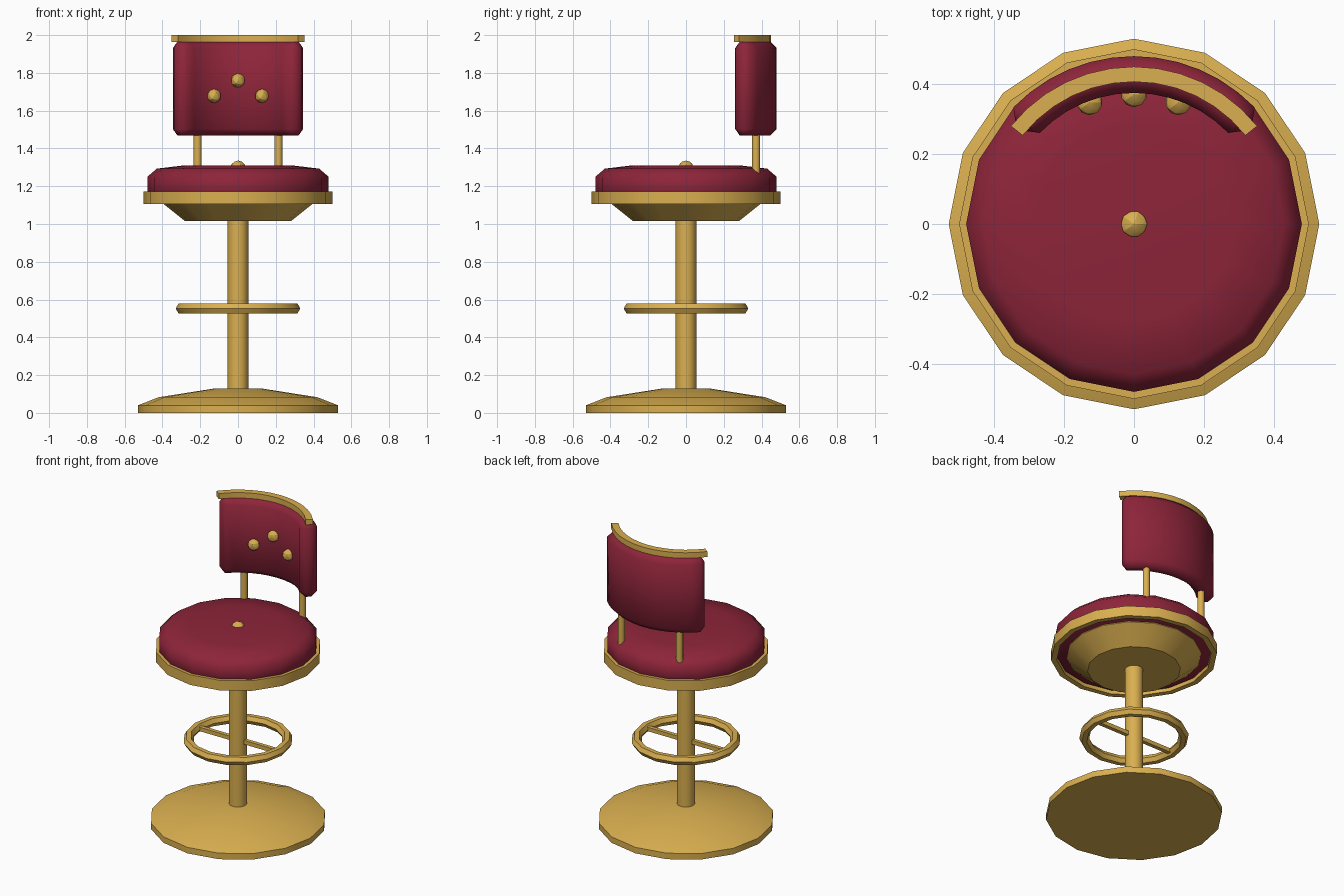
import bpy, bmesh, math
from mathutils import Vector

if "Cube" in bpy.data.objects:
    bpy.data.objects.remove(bpy.data.objects["Cube"])


def material(name, rgb):
    m = bpy.data.materials.new(name)
    m.diffuse_color = (*rgb, 1)
    m.use_nodes = True
    m.node_tree.nodes["Principled BSDF"].inputs["Base Color"].default_value = m.diffuse_color
    return m


GOLD = material("brass", (0.70, 0.43, 0.08))
RED = material("red_leather", (0.27, 0.018, 0.042))


def finish(name, bm, mat, angle=35):
    bmesh.ops.recalc_face_normals(bm, faces=bm.faces)
    me = bpy.data.meshes.new(name)
    bm.to_mesh(me)
    bm.free()
    me.materials.append(mat)
    ob = bpy.data.objects.new(name, me)
    bpy.context.collection.objects.link(ob)
    bpy.ops.object.select_all(action='DESELECT')
    ob.select_set(True)
    bpy.context.view_layer.objects.active = ob
    bpy.ops.object.shade_smooth_by_angle(angle=math.radians(angle))
    return ob


def lathe(name, profile, mat, segs=16, closed=False, at=(0, 0), angle=35):
    """Spin an (r, z) profile round a vertical axis; cap it or close it into a ring."""
    bm = bmesh.new()
    rings = [[bm.verts.new((at[0] + r * math.cos(math.tau * i / segs),
                            at[1] + r * math.sin(math.tau * i / segs), z))
              for i in range(segs)] for r, z in profile]
    pairs = list(zip(rings, rings[1:]))
    if closed:
        pairs.append((rings[-1], rings[0]))
    else:
        bm.faces.new(rings[0])
        bm.faces.new(rings[-1])
    for a, b in pairs:
        for i in range(segs):
            j = (i + 1) % segs
            bm.faces.new((a[i], a[j], b[j], b[i]))
    return finish(name, bm, mat, angle)


def arc_sweep(name, sections, mat, angle=35):
    """Join (angle from +y in degrees, [(r, z)...]) sections, capping both ends."""
    bm = bmesh.new()
    loops = []
    for deg, pts in sections:
        a = math.radians(deg)
        loops.append([bm.verts.new((r * math.sin(a), r * math.cos(a), z)) for r, z in pts])
    for a, b in zip(loops, loops[1:]):
        for i in range(len(a)):
            j = (i + 1) % len(a)
            bm.faces.new((a[i], a[j], b[j], b[i]))
    bm.faces.new(loops[0])
    bm.faces.new(loops[-1])
    return finish(name, bm, mat, angle)


def stud(name, centre, radius):
    bm = bmesh.new()
    bmesh.ops.create_icosphere(bm, subdivisions=2, radius=radius)
    bmesh.ops.translate(bm, verts=bm.verts, vec=Vector(centre))
    return finish(name, bm, GOLD, 20)


# Base and column
lathe("base", [(0.53, 0), (0.53, 0.04), (0.42, 0.083), (0.12, 0.13)], GOLD)
lathe("column", [(0.055, 0.1), (0.055, 1.04)], GOLD)

# Foot ring with one cross bar
lathe("foot_ring", [(0.30 + 0.03 * math.cos(math.tau * k / 6),
                     0.553 + 0.03 * math.sin(math.tau * k / 6)) for k in range(6)],
      GOLD, closed=True)
bm = bmesh.new()
bmesh.ops.create_cube(bm, size=1)
bmesh.ops.scale(bm, verts=bm.verts, vec=(0.59, 0.026, 0.026))
bmesh.ops.translate(bm, verts=bm.verts, vec=(0, 0, 0.553))
finish("foot_ring_bar", bm, GOLD)

# Seat
lathe("seat_pan", [(0.28, 1.015), (0.405, 1.115), (0.405, 1.13)], GOLD)
lathe("seat_band", [(0.465, 1.105), (0.50, 1.105), (0.50, 1.172), (0.465, 1.172)],
      GOLD, closed=True)
lathe("seat_cushion", [(0.45, 1.12), (0.48, 1.14), (0.48, 1.25), (0.43, 1.293), (0.28, 1.311)],
      RED, angle=60)
stud("seat_button", (0, 0, 1.295), 0.041)

# Curved backrest: chamfered section, smaller at both ends
def chamfered(r0, r1, z0, z1, c):
    return [(r0 + c, z0), (r1 - c, z0), (r1, z0 + c), (r1, z1 - c),
            (r1 - c, z1), (r0 + c, z1), (r0, z1 - c), (r0, z0 + c)]


full = chamfered(0.375, 0.48, 1.468, 1.966, 0.035)
end = [(min(max(r, 0.41), 0.445), min(max(z, 1.503), 1.931)) for r, z in full]
cap = [(0.41, 1.503), (0.445, 1.503), (0.445, 1.503), (0.445, 1.931),
       (0.445, 1.931), (0.41, 1.931), (0.41, 1.931), (0.41, 1.503)]
N = 12
sections = [(-46 + 92 * i / N, full) for i in range(N + 1)]
bm_sections = [(-49.5, cap)] + sections + [(49.5, cap)]
backrest = arc_sweep("backrest", bm_sections, RED, 60)
bm = bmesh.new()
bm.from_mesh(backrest.data)
bmesh.ops.remove_doubles(bm, verts=bm.verts, dist=0.0005)
bm.to_mesh(backrest.data)
bm.free()

# Rail along the backrest top
rail = [(0.407, 1.964), (0.45, 1.964), (0.45, 2.0), (0.407, 2.0)]
arc_sweep("backrest_rail", [(-51.5 + 103 * i / N, rail) for i in range(N + 1)], GOLD)

# Posts and studs of the backrest
for side, s in (("left", -1), ("right", 1)):
    lathe(f"back_post_{side}", [(0.022, 1.2), (0.022, 1.52)], GOLD, 8,
          at=(0.214 * s, 0.371), angle=50)
    stud(f"back_stud_{side}", (0.127 * s, 0.348, 1.678), 0.037)
stud("back_stud_middle", (0, 0.371, 1.76), 0.037)
